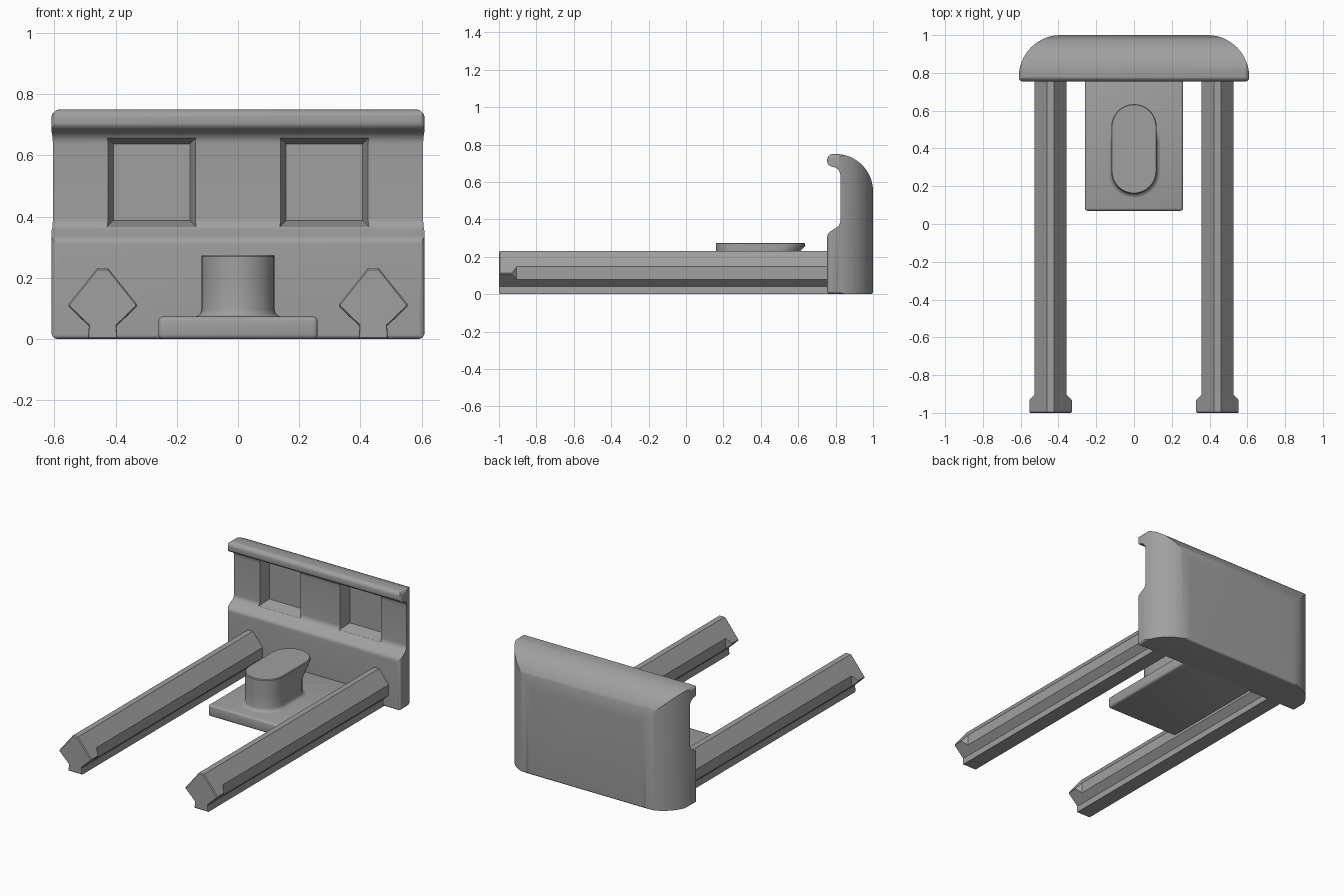
import bpy, bmesh, math
from mathutils import Vector

if "Cube" in bpy.data.objects:
    bpy.data.objects.remove(bpy.data.objects["Cube"])

grey = bpy.data.materials.new("plain_grey")
grey.diffuse_color = (0.35, 0.35, 0.35, 1)
grey.use_nodes = True
grey.node_tree.nodes["Principled BSDF"].inputs["Base Color"].default_value = grey.diffuse_color


def loft(name, rings):
    """Skin a list of equal-length closed rings and cap both ends."""
    bm = bmesh.new()
    rows = [[bm.verts.new(p) for p in ring] for ring in rings]
    n = len(rows[0])
    for a, b in zip(rows, rows[1:]):
        for i in range(n):
            j = (i + 1) % n
            bm.faces.new((a[i], a[j], b[j], b[i]))
    bm.faces.new(rows[0])
    bm.faces.new(rows[-1])
    bmesh.ops.recalc_face_normals(bm, faces=bm.faces)
    mesh = bpy.data.meshes.new(name)
    bm.to_mesh(mesh)
    bm.free()
    mesh.materials.append(grey)
    ob = bpy.data.objects.new(name, mesh)
    bpy.context.collection.objects.link(ob)
    return ob


def activate(ob):
    bpy.ops.object.select_all(action='DESELECT')
    ob.select_set(True)
    bpy.context.view_layer.objects.active = ob


def smooth(ob, angle=30):
    activate(ob)
    bpy.ops.object.shade_smooth_by_angle(angle=math.radians(angle))


def boolean(ob, cutter, operation):
    activate(ob)
    mod = ob.modifiers.new("cut", 'BOOLEAN')
    mod.operation, mod.solver, mod.object = operation, 'EXACT', cutter
    bpy.ops.object.modifier_apply(modifier=mod.name)
    bpy.data.objects.remove(cutter, do_unlink=True)


def rounded(corners):
    """Polygon from (u, v, radius) corners, each filleted with a circular arc."""
    out = []
    for i, (u, v, r) in enumerate(corners):
        p = Vector((u, v))
        if r == 0:
            out.append(p)
            continue
        a = (Vector(corners[i - 1][:2]) - p).normalized()
        b = (Vector(corners[(i + 1) % len(corners)][:2]) - p).normalized()
        half = a.angle(b) / 2
        centre = p + (a + b).normalized() * (r / math.sin(half))
        start, end = p + a * (r / math.tan(half)), p + b * (r / math.tan(half))
        sweep = (start - centre).angle_signed(end - centre)
        steps = 16 if r > 0.1 else 7
        for k in range(steps + 1):
            t = -sweep * k / steps
            d = start - centre
            out.append(centre + Vector((d.x * math.cos(t) - d.y * math.sin(t),
                                        d.x * math.sin(t) + d.y * math.cos(t))))
    return out


# Housing: side profile, plan and front outline intersected
side = rounded([(0.755, 0, 0.015), (1.0, 0, 0.015), (1.0, 0.75, 0.2),
                (0.755, 0.75, 0.031), (0.755, 0.687, 0.029), (0.825, 0.673, 0.045),
                (0.825, 0.37, 0.04), (0.755, 0.325, 0.035)])
plan = rounded([(-0.61, 0.755, 0.02), (0.61, 0.755, 0.02),
                (0.61, 1.0, 0.222), (-0.61, 1.0, 0.222)])
front = rounded([(-0.61, 0, 0.022), (0.61, 0, 0.022),
                 (0.61, 0.75, 0.03), (-0.61, 0.75, 0.03)])
housing = loft("housing", [[(x, p.x, p.y) for p in side] for x in (-0.8, 0.8)])
boolean(housing, loft("plan_cutter", [[(p.x, p.y, z) for p in plan]
                                      for z in (-0.2, 1.0)]), 'INTERSECT')
boolean(housing, loft("front_cutter", [[(p.x, y, p.y) for p in front]
                                       for y in (0.5, 1.2)]), 'INTERSECT')

# Two tapered window recesses
for s in (-1, 1):
    rings = []
    for y, h in ((0.80, 0.15), (0.825, 0.143), (0.895, 0.125)):
        rings.append([(s * 0.282 + i * h, y, 0.512 + k * h)
                      for i, k in ((-1, -1), (1, -1), (1, 1), (-1, 1))])
    boolean(housing, loft("window_cutter", rings), 'DIFFERENCE')
smooth(housing)


# Rails: hexagonal section, with wider pointed heads at the front
def rail_section(cx, y, half, z_hi, z_lo, inset=0.0):
    right = [(0.018, 0.231), (half, z_hi), (half, z_lo), (0.045, 0.042), (0.048, 0.0)]
    outline = right + [(-x, z) for x, z in reversed(right)]
    k = 1 - inset
    return [(cx + x * k, y, 0.11 + (z - 0.11) * k) for x, z in outline]


for label, cx in (("left_rail", -0.442), ("right_rail", 0.442)):
    loft(label, [rail_section(cx, -1.0, 0.1125, 0.113, 0.107, 0.05),
                 rail_section(cx, -0.994, 0.1125, 0.113, 0.107),
                 rail_section(cx, -0.932, 0.1125, 0.113, 0.107),
                 rail_section(cx, -0.905, 0.085, 0.147, 0.08),
                 rail_section(cx, 0.79, 0.085, 0.147, 0.08)])

# Base plate with softened edges
plate = loft("base_plate", [[(-0.26, 0.07, z), (0.26, 0.07, z),
                             (0.26, 0.79, z), (-0.26, 0.79, z)] for z in (0, 0.073)])
bevel = plate.modifiers.new("soft_edges", 'BEVEL')
bevel.width, bevel.segments = 0.014, 3
activate(plate)
bpy.ops.object.modifier_apply(modifier=bevel.name)
smooth(plate, 40)


# Post: oval column with base fillet and an overhanging rear lip
def oval(z, r, back):
    pts = []
    for centre, start in ((back, 0), (0.28, math.pi)):
        for k in range(17):
            a = start + math.pi * k / 16
            pts.append((r * math.cos(a), centre + r * math.sin(a), z))
    return pts


post = loft("post", [oval(0.06, 0.138, 0.435), oval(0.073, 0.138, 0.435),
                     oval(0.077, 0.129, 0.435), oval(0.083, 0.123, 0.435),
                     oval(0.094, 0.12, 0.435), oval(0.175, 0.12, 0.435),
                     oval(0.255, 0.12, 0.515), oval(0.27, 0.12, 0.515),
                     oval(0.275, 0.116, 0.515)])
smooth(post, 35)
